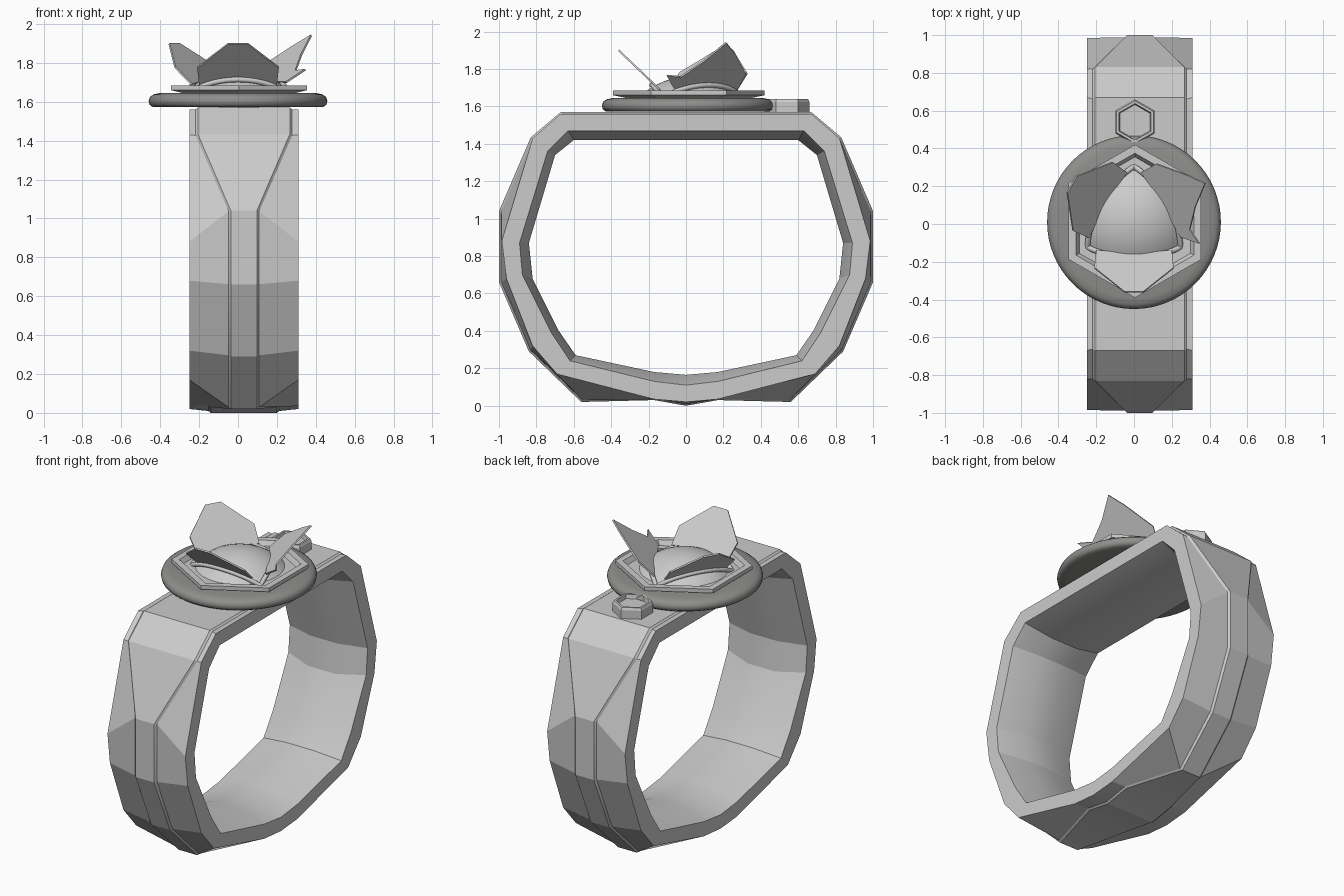
import bpy, bmesh, math
from mathutils import Vector

cube = bpy.data.objects.get("Cube")
if cube:
    bpy.data.objects.remove(cube, do_unlink=True)


def material(name, rgb):
    m = bpy.data.materials.new(name)
    m.use_nodes = True
    m.diffuse_color = (*rgb, 1)
    m.node_tree.nodes["Principled BSDF"].inputs["Base Color"].default_value = (*rgb, 1)
    return m


LIGHT = material("light grey", (0.6, 0.6, 0.6))
DARK = material("dark grey", (0.27, 0.27, 0.26))


def finish(bm, name, mat, smooth=None):
    bmesh.ops.recalc_face_normals(bm, faces=bm.faces)
    mesh = bpy.data.meshes.new(name)
    bm.to_mesh(mesh)
    bm.free()
    mesh.materials.append(mat)
    ob = bpy.data.objects.new(name, mesh)
    bpy.context.collection.objects.link(ob)
    if smooth:
        bpy.ops.object.select_all(action='DESELECT')
        ob.select_set(True)
        bpy.context.view_layer.objects.active = ob
        bpy.ops.object.shade_smooth_by_angle(angle=math.radians(smooth))
    return ob


def bridge(bm, a, b):
    for i in range(len(a)):
        j = (i + 1) % len(a)
        bm.faces.new((a[i], a[j], b[j], b[i]))


def turned(name, centre, sides, profile, mat, smooth=None):
    """Stack of regular polygons with one corner towards +y, capped at both ends."""
    bm = bmesh.new()
    rings = []
    for r, z in profile:
        ring = []
        for i in range(sides):
            a = math.tau * i / sides + math.pi / 2
            ring.append(bm.verts.new((centre[0] + r * math.cos(a),
                                      centre[1] + r * math.sin(a), z)))
        rings.append(ring)
    for a, b in zip(rings, rings[1:]):
        bridge(bm, a, b)
    bm.faces.new(rings[0])
    bm.faces.new(rings[-1])
    return finish(bm, name, mat, smooth)


# Band: half outline from top to bottom, mirrored front to back
# outer rim, raised strip, strip half width, inner rim, inner middle
stations = [
    ((0, 1.56), (0, 1.57), .237, (0, 1.47), (0, 1.42)),
    ((.67, 1.56), (.67, 1.57), .237, (.63, 1.47), (.60, 1.42)),
    ((.82, 1.43), (.83, 1.435), .237, (.74, 1.36), (.70, 1.34)),
    ((.985, .88), (1, 1.04), .067, (.89, .87), (.84, .87)),
    ((.96, .68), (1, .66), .067, (.875, .70), (.82, .68)),
    ((.82, .32), (.84, .29), .067, (.72, .39), (.68, .40)),
    ((.69, .17), (.56, .02), .067, (.62, .24), (.59, .27)),
    ((.17, .035), (.17, .03), .17, (.17, .13), (.17, .18)),
    ((0, .02), (0, 0), .17, (0, .11), (0, .165)),
]
BAND_X, HALF, INNER_HALF, STEP = .03, .28, .1, .012

bm = bmesh.new()
loops = []
path = [(s, 1) for s in stations] + [(s, -1) for s in stations[-2:0:-1]]
for (rim, strip, w, inner, middle), side in path:
    base = (strip[0] * .988, .8 + (strip[1] - .8) * .988)
    half = [(INNER_HALF, middle), (HALF, inner), (HALF, rim), (w + STEP, base), (w, strip)]
    section = half + [(-x, p) for x, p in reversed(half)]
    loops.append([bm.verts.new((BAND_X + x, side * p[0], p[1])) for x, p in section])
for i, loop in enumerate(loops):
    bridge(bm, loop, loops[(i + 1) % len(loops)])
finish(bm, "band", LIGHT, 18)

# Round base with a rolled rim
turned("round_base", (0, .01), 64,
       [(.40, 1.574), (.44, 1.574), (.455, 1.585), (.46, 1.605),
        (.453, 1.625), (.435, 1.638), (.40, 1.645)], DARK, 40)

# Six-sided tray under the gem
turned("gem_tray", (.005, .015), 6,
       [(.31, 1.64), (.38, 1.655), (.405, 1.66), (.405, 1.685),
        (.36, 1.685), (.34, 1.655)], LIGHT)

# Six-sided stud behind the base
turned("rear_stud", (.005, .54), 6,
       [(.12, 1.565), (.12, 1.625), (.112, 1.64), (.098, 1.64), (.092, 1.615)], LIGHT)

# Domed gem
GEM = Vector((0, .02))
RADIUS, GEM_Z = .386, 1.374


def dome_z(r):
    return GEM_Z + math.sqrt(RADIUS ** 2 - r ** 2)


turned("gem", GEM, 48,
       [(r, dome_z(r)) for r in (.275, .25, .22, .18, .14, .10, .06, .03, .003)], LIGHT, 40)

# Three wires arching over the gem between its corners
for k in range(3):
    a0 = math.pi / 2 + k * math.tau / 3
    a1 = a0 + math.tau / 3
    start = Vector((math.cos(a0), math.sin(a0))) * .285
    end = Vector((math.cos(a1), math.sin(a1))) * .285
    out = (start + end).normalized()
    curve = bpy.data.curves.new("gem_wire", 'CURVE')
    curve.dimensions = '3D'
    curve.bevel_depth = .014
    curve.bevel_resolution = 2
    curve.use_fill_caps = True
    spline = curve.splines.new('POLY')
    steps = 16
    spline.points.add(steps)
    for i, point in enumerate(spline.points):
        t = i / steps
        p = start.lerp(end, t) + out * .06 * 4 * t * (1 - t)
        point.co = (GEM.x + p.x, GEM.y + p.y, dome_z(p.length) + .012, 1)
    curve.materials.append(LIGHT)
    wire = bpy.data.objects.new("gem_wire_%d" % (k + 1), curve)
    bpy.context.collection.objects.link(wire)

# Petals: outline as (sideways, fraction up the slope), leaning outwards
arched_foot = [(.2, 0), (.1, .05), (0, .07), (-.1, .05), (-.2, 0)]
blunt = arched_foot + [(-.21, .42), (-.05, 1), (.05, 1), (.21, .42)]
pointed = arched_foot[:-1] + [(-.2, .05), (-.28, .36), (-.19, .33), (-.1, .72),
                              (-.02, 1.2), (.06, .95), (.2, .42)]
for name, angle, outline in (("front_petal", -90, blunt),
                             ("right_petal", 150, blunt),
                             ("left_petal", 30, pointed)):
    a = math.radians(angle)
    out = Vector((math.cos(a), math.sin(a), 0))
    along = Vector((-out.y, out.x, 0))
    foot = Vector((GEM.x, GEM.y, 1.69)) + out * .16
    slope = out * .22 + Vector((0, 0, .21))
    bm = bmesh.new()
    bm.faces.new([bm.verts.new(foot + along * u + slope * s) for u, s in outline])
    petal = finish(bm, name, LIGHT)
    solid = petal.modifiers.new("thickness", 'SOLIDIFY')
    solid.thickness = .01
    solid.offset = 0
